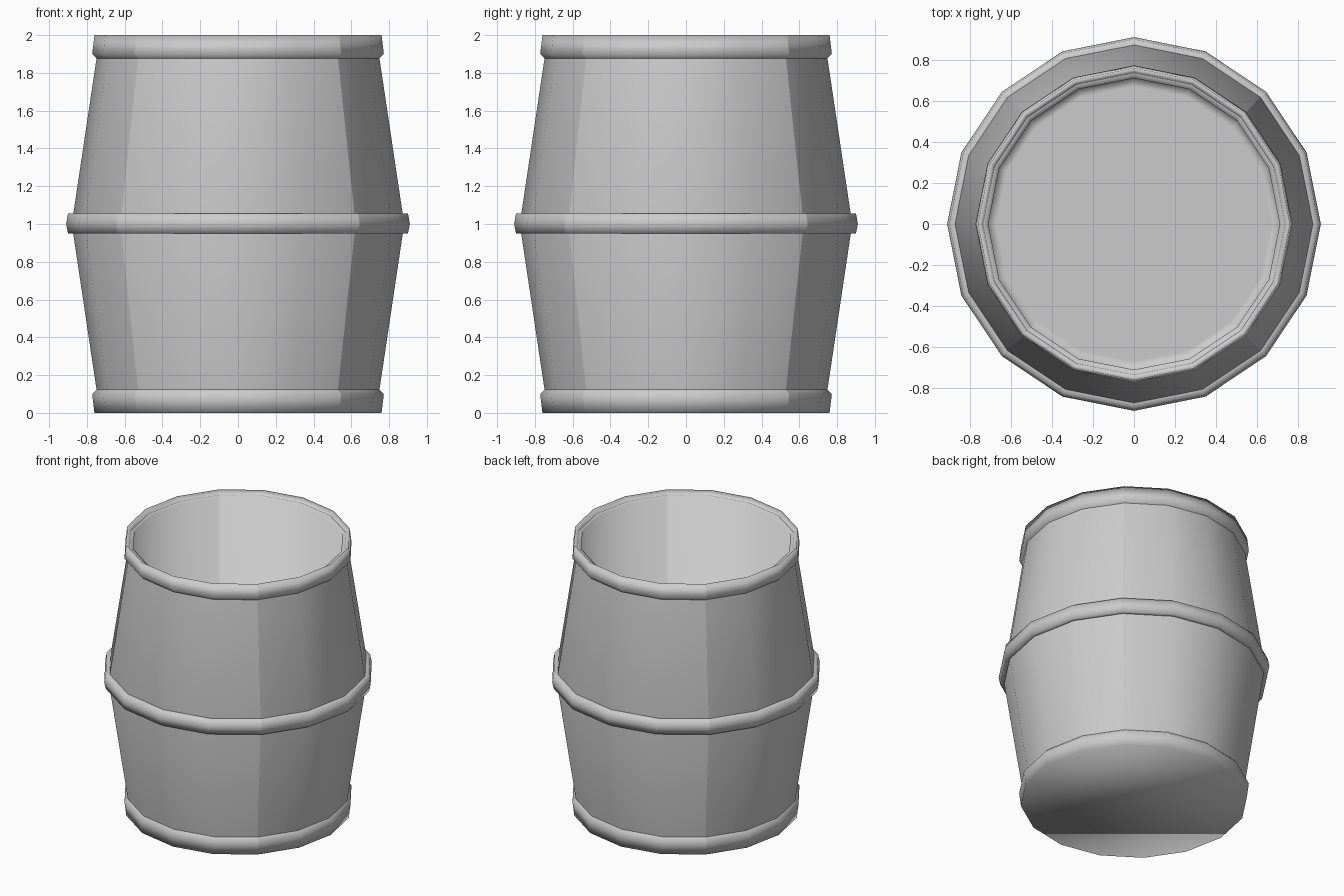
import bpy, bmesh, math

if "Cube" in bpy.data.objects:
    bpy.data.objects.remove(bpy.data.objects["Cube"])

SIDES = 16


def lathe(name, profile, cap_start=False, cap_end=False):
    """Revolve an (r, z) profile around z with optional flat end caps."""
    bm = bmesh.new()
    rings = []
    for r, z in profile:
        rings.append([bm.verts.new((r * math.cos(math.tau * i / SIDES),
                                    r * math.sin(math.tau * i / SIDES), z))
                      for i in range(SIDES)])
    for a, b in zip(rings, rings[1:]):
        for i in range(SIDES):
            j = (i + 1) % SIDES
            bm.faces.new((a[i], a[j], b[j], b[i]))
    if cap_start:
        bm.faces.new(list(reversed(rings[0])))
    if cap_end:
        bm.faces.new(rings[-1])
    # Smooth faces, sharp profile corners and a sharp seam at each quarter
    for f in bm.faces:
        f.smooth = True
    for e in bm.edges:
        a, b = (v.index for v in e.verts)
        e.smooth = e.calc_face_angle(0) < math.radians(30)
    for lower, upper in zip(rings, rings[1:]):
        for i in range(2, SIDES, 4):
            bm.edges.get((lower[i], upper[i])).smooth = False
    mesh = bpy.data.meshes.new(name)
    bm.to_mesh(mesh)
    bm.free()
    obj = bpy.data.objects.new(name, mesh)
    bpy.context.collection.objects.link(obj)
    return obj


# Barrel: bulging outer wall
lathe("barrel_body", [(0.735, 0.03), (0.88, 1.0), (0.735, 1.97)])

# Straight inner wall with a narrow ledge at the top and a flat floor
lathe("barrel_inside", [(0.735, 1.97), (0.71, 1.965), (0.71, 0.07),
                        (0.67, 0.07)], cap_end=True)

# Bottom hoop with the flat underside of the barrel
lathe("bottom_hoop", [(0.76, 0.0), (0.772, 0.1), (0.747, 0.125)], cap_start=True)

# Middle hoop, slightly bulged
lathe("middle_hoop", [(0.87, 0.95), (0.90, 0.95), (0.91, 1.0),
                      (0.90, 1.055), (0.87, 1.055)])

# Top hoop, with an inner bevel running down to the ledge
lathe("top_hoop", [(0.747, 1.875), (0.772, 1.9), (0.76, 2.0), (0.735, 1.97)])
